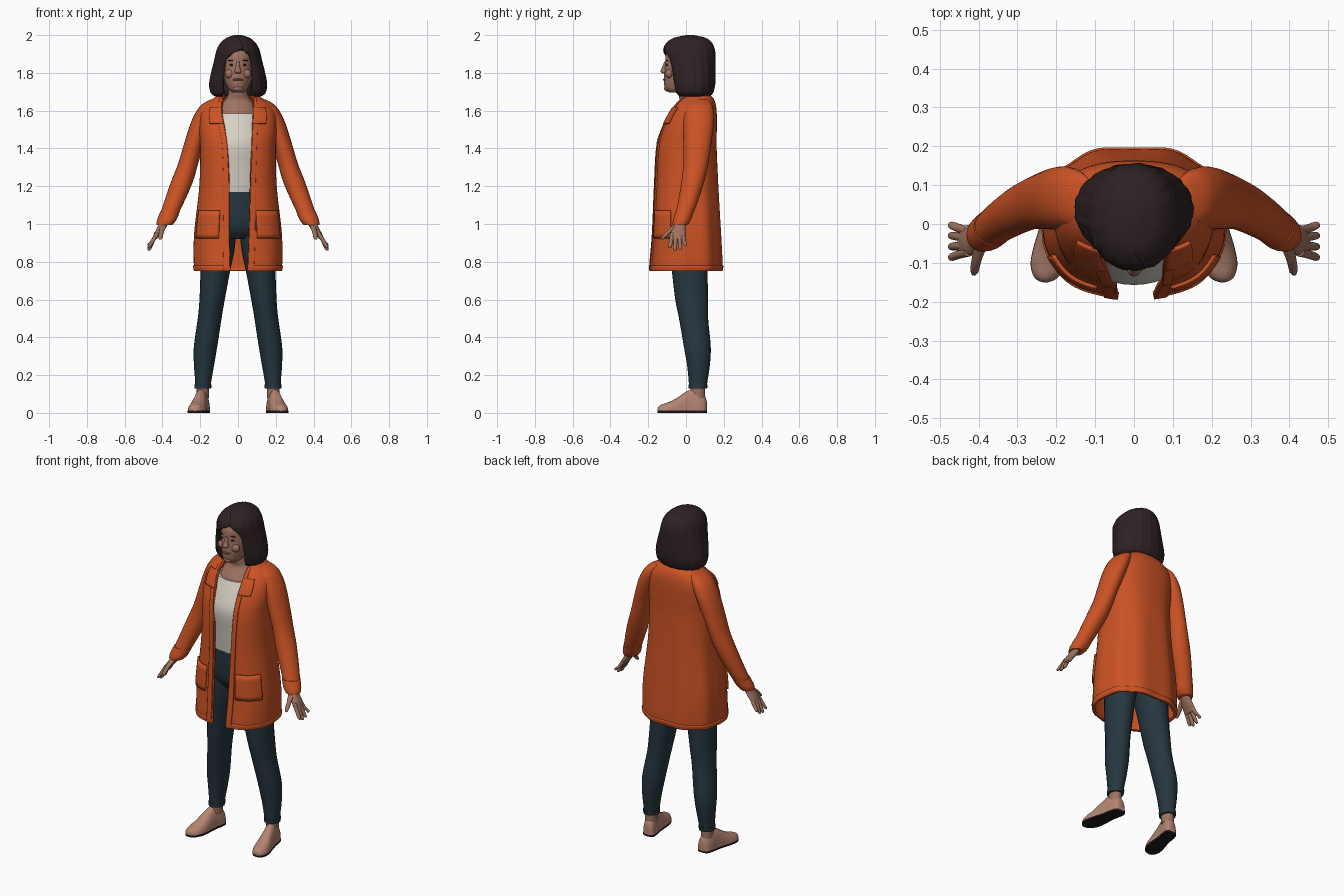
import bpy, bmesh
from math import sin, cos, asin, pi, copysign
from mathutils import Vector

if "Cube" in bpy.data.objects:
    bpy.data.objects.remove(bpy.data.objects["Cube"])


def material(name, r, g, b):
    m = bpy.data.materials.new(name)
    m.use_nodes = True
    m.diffuse_color = (r, g, b, 1)
    m.node_tree.nodes["Principled BSDF"].inputs["Base Color"].default_value = (r, g, b, 1)
    return m


ORANGE = material("orange knit", .60, .085, .018)
CREAM = material("cream cotton", .68, .64, .56)
NAVY = material("navy denim", .019, .037, .05)
HAIR = material("dark brown hair", .028, .016, .017)
SKIN = material("skin", .34, .17, .115)
LIPS = material("lips", .25, .08, .07)
SHOE = material("dusty pink leather", .46, .235, .17)
SOLE = material("black rubber", .012, .01, .01)


def spline(rows, k=4):
    """Smooth a list of rows through every given row."""
    p = [Vector(r) for r in rows]
    p = [p[0]] + p + [p[-1]]
    out = []
    for a, b, c, d in zip(p, p[1:], p[2:], p[3:]):
        for i in range(k):
            t = i / k
            out.append(b + (c - a) * (t / 2) + (a * 2 - b * 5 + c * 4 - d) * (t * t / 2)
                       + (b * 3 - a - c * 3 + d) * (t ** 3 / 2))
    return out + [p[-1]]


def finish(ob, mat, angle=50):
    ob.data.materials.append(mat)
    bpy.ops.object.select_all(action='DESELECT')
    ob.select_set(True)
    bpy.context.view_layer.objects.active = ob
    bpy.ops.object.shade_smooth_by_angle(angle=angle * pi / 180)
    return ob


def skin_rings(name, rings, mat, closed=True, caps=True, thick=0):
    """Join rings of points into a surface."""
    bm = bmesh.new()
    vs = [[bm.verts.new(p) for p in ring] for ring in rings]
    n = len(vs[0])
    for lo, hi in zip(vs, vs[1:]):
        for j in range(n if closed else n - 1):
            k = (j + 1) % n
            bm.faces.new((lo[j], lo[k], hi[k], hi[j]))
    if caps:
        bm.faces.new(vs[-1])
        if closed:
            bm.faces.new(vs[0][::-1])
    bmesh.ops.remove_doubles(bm, verts=bm.verts[:], dist=1e-5)
    if closed:
        bmesh.ops.recalc_face_normals(bm, faces=bm.faces[:])
    me = bpy.data.meshes.new(name)
    bm.to_mesh(me)
    bm.free()
    ob = bpy.data.objects.new(name, me)
    bpy.context.collection.objects.link(ob)
    if thick:
        m = ob.modifiers.new("thickness", 'SOLIDIFY')
        m.thickness, m.offset = thick, -1
    return finish(ob, mat)


def tube(name, rows, mat, side=1, n=24, k=4):
    """Rows: x, y, z, x radius, y radius."""
    rings = [[(side * (x + rx * cos(2 * pi * j / n)), y + ry * sin(2 * pi * j / n), z)
              for j in range(n)] for x, y, z, rx, ry in spline(rows, k)]
    return skin_rings(name, rings, mat)


def trunk(name, rows, mat):
    """Rows: z, half width, front y, back y."""
    return tube(name, [(0, (f + b) / 2, z, w, (b - f) / 2) for z, w, f, b in rows], mat, n=40)


def shell(name, rows, mat, e, seg, thick, off=0, span=None, zr=(0, 9), wave=None, cap=False):
    """Open sheet. Rows: z, half width, front y, back y, right edge x, left edge x."""
    rings = []
    for z, w, f, b, right, left in spline(rows, 8):
        if not zr[0] <= z <= zr[1]:
            continue
        edge = lambda o: copysign(asin(min(1, abs(o) / w) ** (1 / e)), o)
        a, c = edge(left), 2 * pi + edge(right)
        if span:
            a, c = span(a, c)
        ring = []
        for j in range(seg + 1):
            t = a + (c - a) * j / seg
            s, q = sin(t), cos(t)
            g = wave(t, z) if wave else 1
            ring.append(((w + off) * g * copysign(abs(s) ** e, s),
                         (f + b) / 2 - ((b - f) / 2 + off) * g * copysign(abs(q) ** e, q), z))
        rings.append(ring)
    return skin_rings(name, rings, mat, closed=False, caps=cap, thick=thick)


def ball(name, loc, scale, mat):
    bpy.ops.mesh.primitive_uv_sphere_add(segments=20, ring_count=12, location=loc)
    ob = bpy.context.object
    ob.name, ob.scale = name, scale
    return finish(ob, mat)


# Torso, shirt and trousers top
trunk("chest_and_neck", [(1.5, .12, -.1, .1), (1.58, .11, -.08, .1), (1.62, .1, -.055, .1),
                         (1.655, .07, -.035, .08), (1.69, .052, -.04, .07), (1.76, .05, -.04, .07)], SKIN)
trunk("shirt", [(1.17, .16, -.13, .12), (1.3, .165, -.145, .12), (1.42, .168, -.157, .12),
                (1.5, .155, -.13, .12), (1.585, .13, -.086, .11)], CREAM)
trunk("trouser_hips", [(.92, .14, -.06, .1), (.97, .18, -.105, .13), (1.05, .18, -.12, .14),
                       (1.19, .155, -.124, .115)], NAVY)

# Cardigan body with bands, hem and pockets
CARDIGAN = [(.75, .228, -.188, .192, -.04, .05), (.79, .234, -.188, .196, -.042, .052),
            (.95, .232, -.175, .188, -.045, .058), (1.2, .205, -.165, .173, -.046, .065),
            (1.4, .2, -.155, .163, -.055, .072), (1.5, .205, -.13, .163, -.068, .075),
            (1.58, .2, -.092, .163, -.083, .08), (1.63, .175, -.06, .158, -.083, .08),
            (1.665, .13, -.03, .145, -.08, .08), (1.685, .1, -.005, .125, -.072, .072)]


def folds(t, z):
    fade = max(0, min(1, (1.5 - z) / .5))
    return 1 + .016 * fade * cos(9 * t) * (.3 if cos(t) > 0 else 1)


def knit(name, span=None, off=.007, zr=(0, 9), seg=12, thick=.01):
    return shell(name, CARDIGAN, ORANGE, .82, seg, thick, off, span, zr, folds)


knit("cardigan_body", off=0, seg=96, thick=.012)
knit("cardigan_hem", off=.004, zr=(0, .79), seg=96)
knit("left_front_band", lambda a, c: (a, a + .13))
knit("right_front_band", lambda a, c: (c - .13, c))
knit("left_lapel", lambda a, c: (a, a + .4), off=.011, zr=(1.53, 1.62))
knit("right_lapel", lambda a, c: (c - .4, c), off=.011, zr=(1.53, 1.62))
for name, flip in (("left", 0), ("right", 1)):
    for part, zr, off in (("pocket", (.92, 1.09), .009), ("pocket_rim", (1.06, 1.1), .014)):
        knit(f"{name}_{part}", lambda a, c: (2 * pi - 1.15, 2 * pi - .36) if flip else (.36, 1.15),
             off=off, zr=zr)

# Sleeves, hands, legs and feet on both sides
SLEEVE = [(.378, -.022, 1.02, .046, .043), (.345, .005, 1.1, .052, .051), (.298, .035, 1.22, .058, .06),
          (.264, .052, 1.32, .053, .066), (.234, .06, 1.42, .053, .073), (.2, .066, 1.52, .056, .08),
          (.176, .068, 1.58, .054, .08), (.15, .068, 1.63, .045, .07), (.12, .07, 1.66, .025, .045)]
CUFF = [(.39, -.03, .995, .041, .041), (.378, -.022, 1.02, .051, .047), (.36, -.007, 1.065, .052, .049)]
PALM = [(.443, -.045, .92, .012, .036), (.425, -.042, .95, .019, .04), (.405, -.036, .98, .023, .034),
        (.383, -.025, 1.02, .027, .027)]
LEG = [(.186, .063, .13, .041, .046), (.184, .064, .17, .043, .05), (.18, .066, .25, .053, .06),
       (.172, .06, .35, .062, .071), (.15, .04, .5, .063, .077), (.137, .03, .6, .067, .087),
       (.12, .02, .75, .078, .095), (.105, .018, .86, .086, .108), (.092, .017, .98, .085, .115)]
SHOE_ROWS = [(.11, .018, .06), (.1, .033, .09), (.07, .039, .115), (.03, .038, .125), (-.01, .041, .105),
             (-.06, .047, .072), (-.1, .047, .054), (-.13, .036, .044), (-.145, .021, .034), (-.15, .006, .02)]


def foot_x(y):
    return .185 + (.09 - y) * .18


for name, side in (("left", 1), ("right", -1)):
    tube(name + "_sleeve", SLEEVE, ORANGE, side)
    tube(name + "_cuff", CUFF, ORANGE, side)
    tube(name + "_palm", PALM, SKIN, side)
    for i, (y, tip_y, tip_z) in enumerate(((-.072, -.085, .872), (-.055, -.058, .86),
                                           (-.036, -.03, .864), (-.018, -.004, .885))):
        tube(f"{name}_finger_{i + 1}", [(.473, tip_y, tip_z, .005, .006), (.468, tip_y, tip_z + .01, .01, .01),
             (.45, (y + tip_y) / 2, .912, .012, .011), (.425, y, .955, .013, .012)], SKIN, side, 12)
    tube(name + "_thumb", [(.412, -.127, .918, .006, .006), (.41, -.118, .93, .011, .011),
         (.405, -.09, .96, .013, .015), (.393, -.05, .995, .016, .018)], SKIN, side, 12)
    tube(name + "_trouser_leg", LEG, NAVY, side)
    tube(name + "_trouser_cuff", [(.186, .063, .128, .044, .049), (.185, .064, .15, .045, .051)], NAVY, side)
    tube(name + "_ankle", [(.187, .062, .08, .033, .04), (.186, .062, .14, .033, .039)], SKIN, side)
    shape = spline(SHOE_ROWS)
    ring_angles = [2 * pi * j / 24 for j in range(24)]
    skin_rings(name + "_shoe", [[(side * (foot_x(y) + w * copysign(abs(cos(a)) ** .8, cos(a))), y,
               .01 + (h - .01) * max(0, sin(a))) for a in ring_angles] for y, w, h in shape], SHOE)
    outline = [(foot_x(y) + w, y) for y, w, h in shape] + [(foot_x(y) - w, y) for y, w, h in shape[::-1]]
    skin_rings(name + "_sole", [[(side * x, y, z) for x, y in outline] for z in (0, .012)], SOLE)

# Head and face
trunk("head", [(1.697, .03, -.09, -.02), (1.715, .05, -.11, .03), (1.75, .067, -.117, .08),
               (1.8, .08, -.115, .11), (1.85, .084, -.11, .12), (1.9, .082, -.105, .12),
               (1.95, .06, -.07, .1)], SKIN)
tube("nose", [(0, -.112, 1.796, .01, .01), (0, -.118, 1.806, .018, .017), (0, -.113, 1.825, .012, .016),
              (0, -.104, 1.86, .008, .01)], SKIN, n=16)
ball("chin", (0, -.1, 1.718), (.025, .016, .016), SKIN)
ball("mouth", (0, -.113, 1.764), (.029, .009, .006), LIPS)
for name, side in (("left", 1), ("right", -1)):
    ball(name + "_cheek", (side * .044, -.088, 1.795), (.026, .02, .024), SKIN)
    ball(name + "_eye", (side * .033, -.101, 1.842), (.013, .005, .005), HAIR)
    ball(name + "_eyebrow", (side * .036, -.1, 1.866), (.018, .005, .003), HAIR)

# Bobbed hair with a swept fringe
BOB = [(1.675, .122, -.05, .125, -.08, .08), (1.695, .145, -.068, .143, -.083, .083),
       (1.74, .153, -.08, .154, -.084, .086), (1.8, .143, -.092, .156, -.082, .085),
       (1.86, .128, -.108, .156, -.07, .08), (1.9, .119, -.119, .155, -.035, .062),
       (1.93, .11, -.118, .15, .022, .026), (1.96, .092, -.102, .136, .02, .02),
       (1.985, .062, -.065, .105, .0, .0), (2.0, .02, 0, .04, .0, .0)]
shell("hair", BOB, HAIR, .95, 120, .03, cap=True,
      wave=lambda t, z: 1 + .008 * sin(17 * t) + .005 * sin(31 * t + 1))
